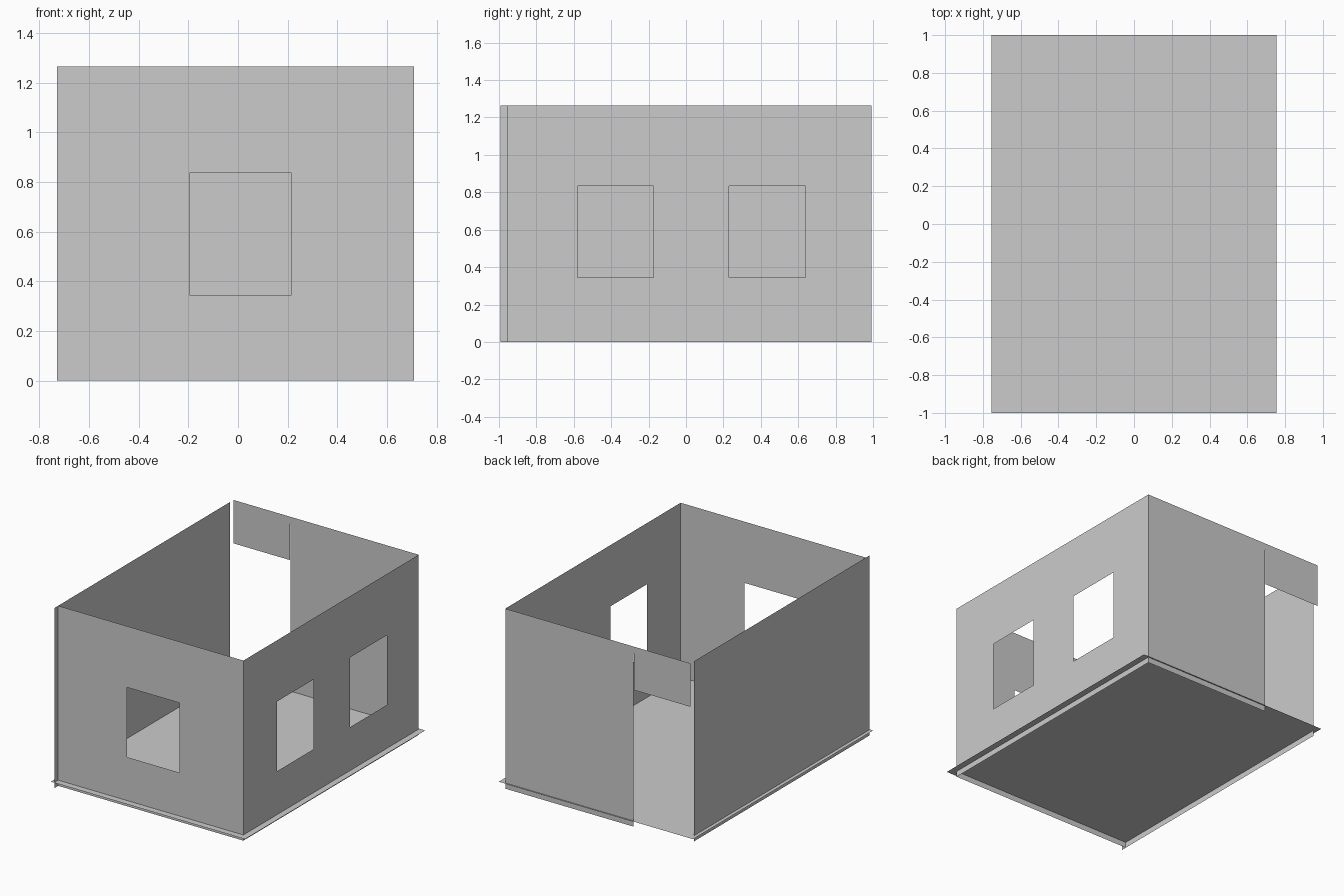
import bpy, bmesh

if "Cube" in bpy.data.objects:
    bpy.data.objects.remove(bpy.data.objects["Cube"])

X0, X1 = -0.73, 0.71      # side wall positions
Y0, Y1 = -0.954, 0.992    # front and back wall positions
H = 1.265                 # wall height
FLOOR_Z = 0.04
SILL, HEAD = 0.345, 0.835 # window bottom and top


def panel(name, a, b, c, d, place, holes=()):
    """Flat sheet a..b by c..d with rectangular openings (u0, u1, v0, v1)."""
    us = sorted({a, b, *(u for h in holes for u in h[:2])})
    vs = sorted({c, d, *(v for h in holes for v in h[2:])})
    bm = bmesh.new()
    for u0, u1 in zip(us, us[1:]):
        for v0, v1 in zip(vs, vs[1:]):
            mu, mv = (u0 + u1) / 2, (v0 + v1) / 2
            if any(h[0] < mu < h[1] and h[2] < mv < h[3] for h in holes):
                continue
            corners = ((u0, v0), (u1, v0), (u1, v1), (u0, v1))
            bm.faces.new([bm.verts.new(place(u, v)) for u, v in corners])
    # Weld the cells, then merge them into large flat faces
    bmesh.ops.remove_doubles(bm, verts=bm.verts, dist=1e-5)
    bmesh.ops.dissolve_limit(bm, angle_limit=0.01, verts=bm.verts, edges=bm.edges)
    mesh = bpy.data.meshes.new(name)
    bm.to_mesh(mesh)
    bm.free()
    obj = bpy.data.objects.new(name, mesh)
    bpy.context.collection.objects.link(obj)
    return obj


# Floor sheet, slightly larger than the walls
panel("floor", -0.755, 0.755, -1, 1, lambda u, v: (u, v, FLOOR_Z))

# Front wall with one window
panel("front_wall", X0, X1, 0, H, lambda u, v: (u, Y0, v),
      [(-0.195, 0.215, SILL, HEAD)])

# Right wall with two windows
panel("right_wall", Y0, Y1, 0, H, lambda u, v: (X1, u, v),
      [(-0.58, -0.175, SILL, HEAD), (0.23, 0.64, SILL, HEAD)])

# Plain left wall
panel("left_wall", Y0, Y1, 0, H, lambda u, v: (X0, -u, v))

# Back wall with a corner doorway and a narrow slit above its jamb
panel("back_wall", X0, X1, 0, H, lambda u, v: (u, Y1, v),
      [(X0, -0.285, 0, 0.96), (-0.289, -0.285, 0.96, 1.215)])

# Outward normals for the walls facing -x and +y
for name in ("left_wall", "back_wall"):
    bpy.data.objects[name].data.flip_normals() if name == "back_wall" else None
